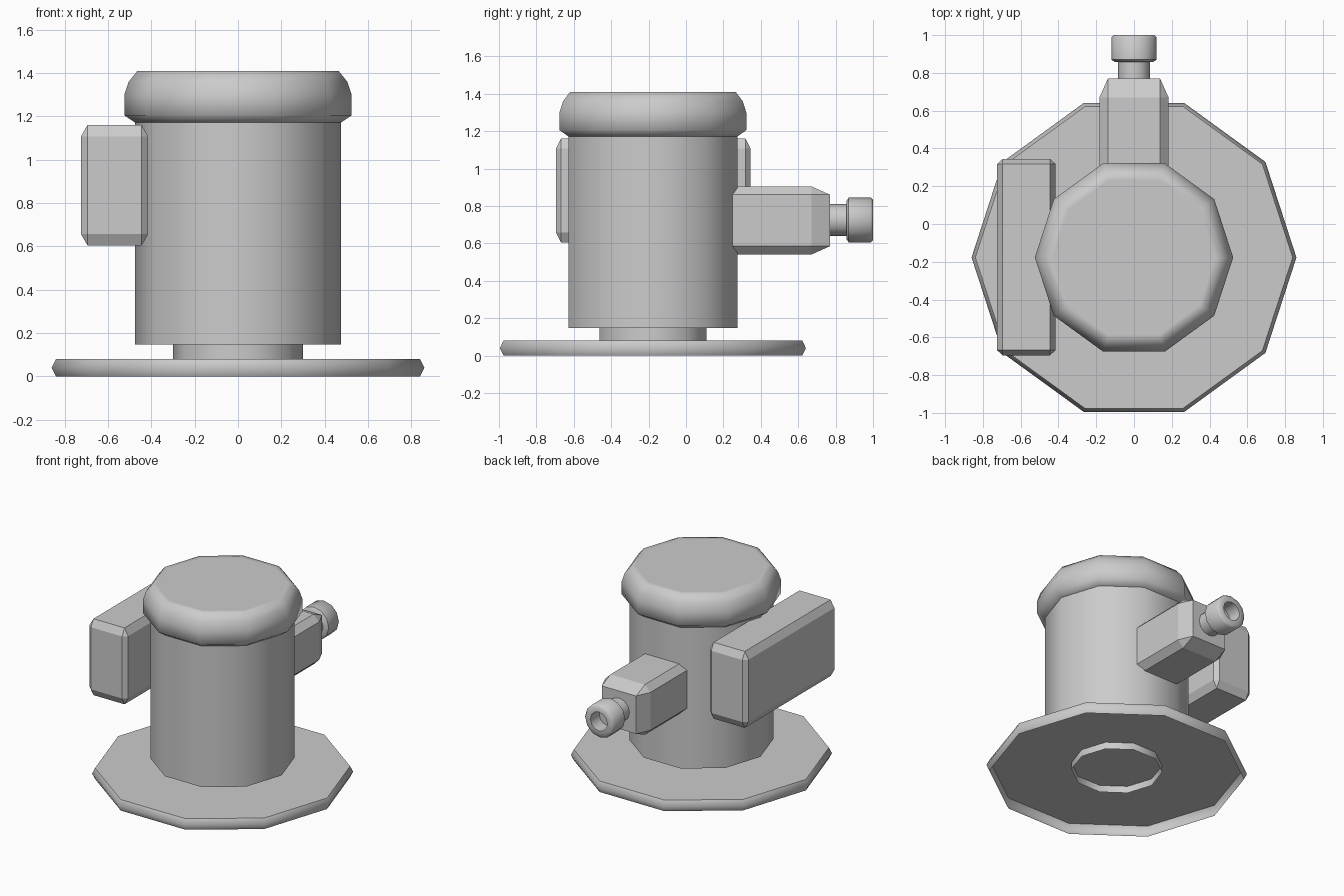
import bpy, bmesh
from math import pi, cos, sin, radians
from mathutils import Matrix, Vector

cube = bpy.data.objects.get("Cube")
if cube:
    bpy.data.objects.remove(cube)

AXIS_Y = -0.177  # centre line of the upright column

grey = bpy.data.materials.new("plain_grey")
grey.use_nodes = True
grey.diffuse_color = (0.6, 0.6, 0.6, 1)
grey.node_tree.nodes["Principled BSDF"].inputs["Base Color"].default_value = grey.diffuse_color


def finish(bm, name, angle=None):
    """Turn a bmesh into an object, smooth below the given angle."""
    bmesh.ops.recalc_face_normals(bm, faces=bm.faces)
    mesh = bpy.data.meshes.new(name)
    bm.to_mesh(mesh)
    bm.free()
    mesh.materials.append(grey)
    if angle:
        mesh.shade_smooth()
        mesh.set_sharp_from_angle(angle=radians(angle))
    obj = bpy.data.objects.new(name, mesh)
    bpy.context.collection.objects.link(obj)
    return obj


def lathe(name, profile, matrix, sides=10, cap_start=True, cap_end=True, angle=58):
    """Spin (radius, height) points around the local z axis."""
    bm = bmesh.new()
    rings = []
    for r, z in profile:
        turns = [2 * pi * i / sides for i in range(sides)]
        rings.append([bm.verts.new((r * cos(a), r * sin(a), z)) for a in turns])
    for low, high in zip(rings, rings[1:]):
        for i in range(sides):
            j = (i + 1) % sides
            bm.faces.new((low[i], low[j], high[j], high[i]))
    if cap_start:
        bm.faces.new(rings[0][::-1])
    if cap_end:
        bm.faces.new(rings[-1])
    bm.transform(matrix)
    return finish(bm, name, angle)


def chamfered_box(name, low, high, cut):
    """Box with a separate chamfer width along each axis."""
    centre = (Vector(low) + Vector(high)) / 2
    half = (Vector(high) - Vector(low)) / 2
    bm = bmesh.new()
    signs = (-1, 1)
    for sx in signs:
        for sy in signs:
            for sz in signs:
                for keep in range(3):
                    p = [half[k] - (0 if k == keep else cut[k]) for k in range(3)]
                    bm.verts.new(centre + Vector((sx * p[0], sy * p[1], sz * p[2])))
    bmesh.ops.convex_hull(bm, input=bm.verts)
    bmesh.ops.dissolve_limit(bm, angle_limit=radians(1), verts=bm.verts, edges=bm.edges)
    return finish(bm, name)


upright = Matrix.Translation((0, AXIS_Y, 0))

# Base: a shallow pan, open underneath
lathe("base_plate", [(0.84, 0), (0.86, 0.04), (0.84, 0.08)], upright, cap_start=False)
lathe("base_neck", [(0.3, 0.03), (0.3, 0.16)], upright, cap_start=False)

# Column and its rounded lid
lathe("column", [(0.475, 0.147), (0.475, 1.2)], upright)
lathe("lid", [(0.465, 1.165), (0.525, 1.205), (0.525, 1.3), (0.505, 1.36),
              (0.465, 1.41), (0.43, 1.41)], upright)

# Boxes on the right side and the back
chamfered_box("side_box", (-0.725, -0.695, 0.605), (-0.415, 0.345, 1.16), (0.03, 0.027, 0.052))
chamfered_box("back_box", (-0.183, 0.1, 0.54), (0.183, 0.77, 0.905), (0.045, 0.1, 0.045))

# Valve knob pointing backwards, with a hollow end
backward = Matrix.Translation((0, 0, 0.725)) @ Matrix.Rotation(-pi / 2, 4, "X")
lathe("knob_stem", [(0.085, 0.75), (0.085, 0.87)], backward, sides=12, angle=40)
lathe("knob", [(0.1, 0.857), (0.12, 0.87), (0.12, 0.987), (0.108, 1.0),
               (0.068, 1.0), (0.068, 0.9)], backward, sides=12, angle=50)
